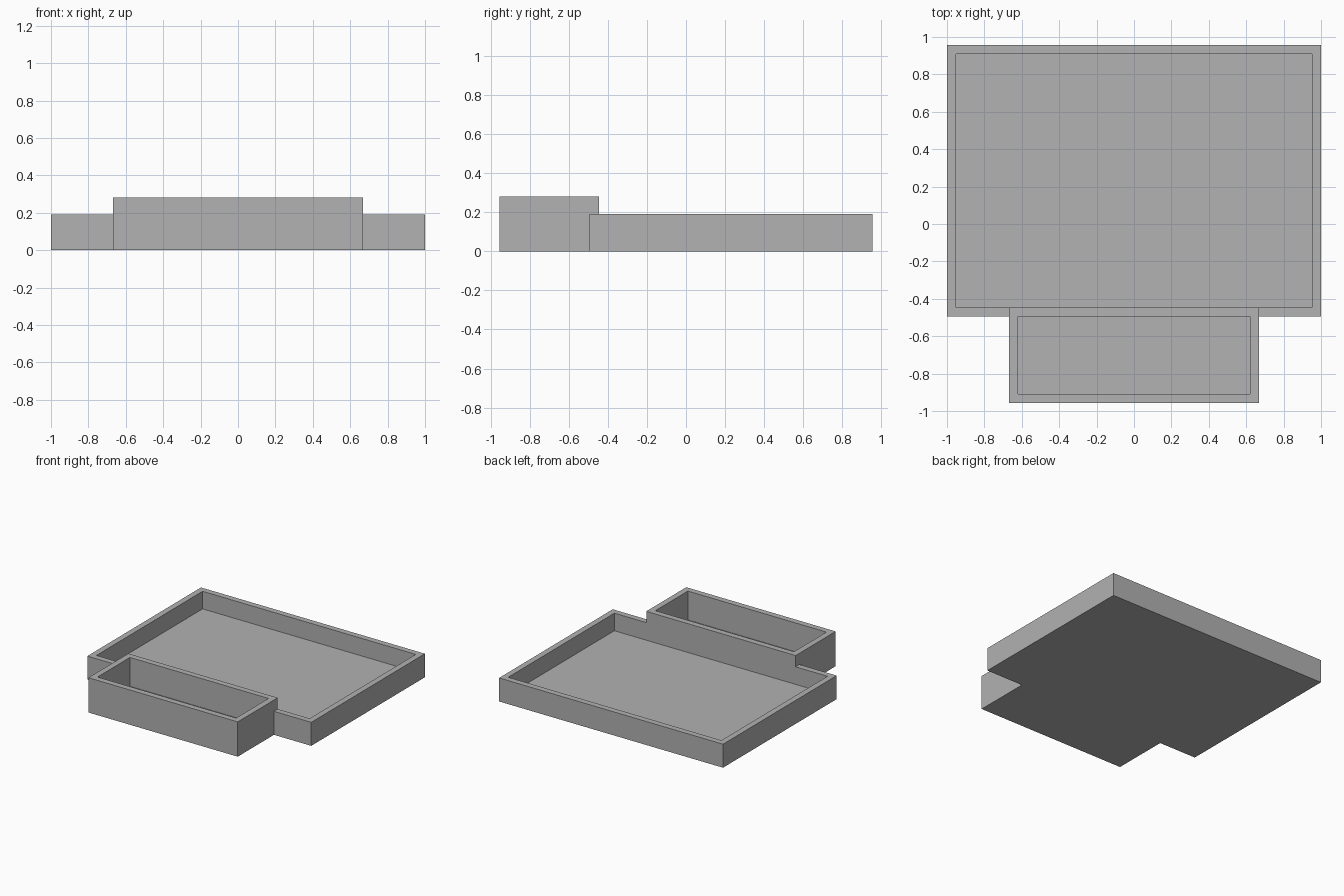
import bpy
import bmesh
from mathutils import Matrix, Vector

if "Cube" in bpy.data.objects:
    bpy.data.objects.remove(bpy.data.objects["Cube"])

WALL = 0.048
OPEN_TOP = 0.5

grey = bpy.data.materials.new("plain grey")
grey.use_nodes = True
GREY = (0.445, 0.445, 0.445, 1)
grey.diffuse_color = GREY
grey.node_tree.nodes["Principled BSDF"].inputs["Base Color"].default_value = GREY


def block(name, half_width, front, back, bottom, top):
    """Box centred on x, given by its front, back, bottom and top planes."""
    size = Vector((2 * half_width, back - front, top - bottom))
    centre = Vector((0, (front + back) / 2, (bottom + top) / 2))
    bm = bmesh.new()
    bmesh.ops.create_cube(bm, size=1, matrix=Matrix.Translation(centre) @ Matrix.Diagonal(size).to_4x4())
    mesh = bpy.data.meshes.new(name)
    bm.to_mesh(mesh)
    bm.free()
    mesh.materials.append(grey)
    obj = bpy.data.objects.new(name, mesh)
    bpy.context.collection.objects.link(obj)
    return obj


def combine(target, other, operation):
    """Apply an exact boolean and remove the helper."""
    mod = target.modifiers.new(operation, "BOOLEAN")
    mod.operation = operation
    mod.solver = "EXACT"
    mod.object = other
    bpy.context.view_layer.objects.active = target
    bpy.ops.object.modifier_apply(modifier=mod.name)
    bpy.data.objects.remove(other)


# Outer planes: the wide tray and the taller front bin share one wall
TRAY_FRONT, TRAY_BACK = -0.494, 0.956
BIN_FRONT, BIN_BACK = -0.956, TRAY_FRONT + WALL

# Outer shell
tray = block("stepped_tray", 1.0, TRAY_FRONT, TRAY_BACK, 0, 0.19)
combine(tray, block("front_bin", 0.667, BIN_FRONT, BIN_BACK, 0, 0.281), "UNION")

# Hollow out both compartments, leaving the floor
combine(tray, block("tray_hollow", 1.0 - WALL, BIN_BACK, TRAY_BACK - WALL, WALL, OPEN_TOP), "DIFFERENCE")
combine(tray, block("bin_hollow", 0.667 - WALL, BIN_FRONT + WALL, TRAY_FRONT, WALL, OPEN_TOP), "DIFFERENCE")
